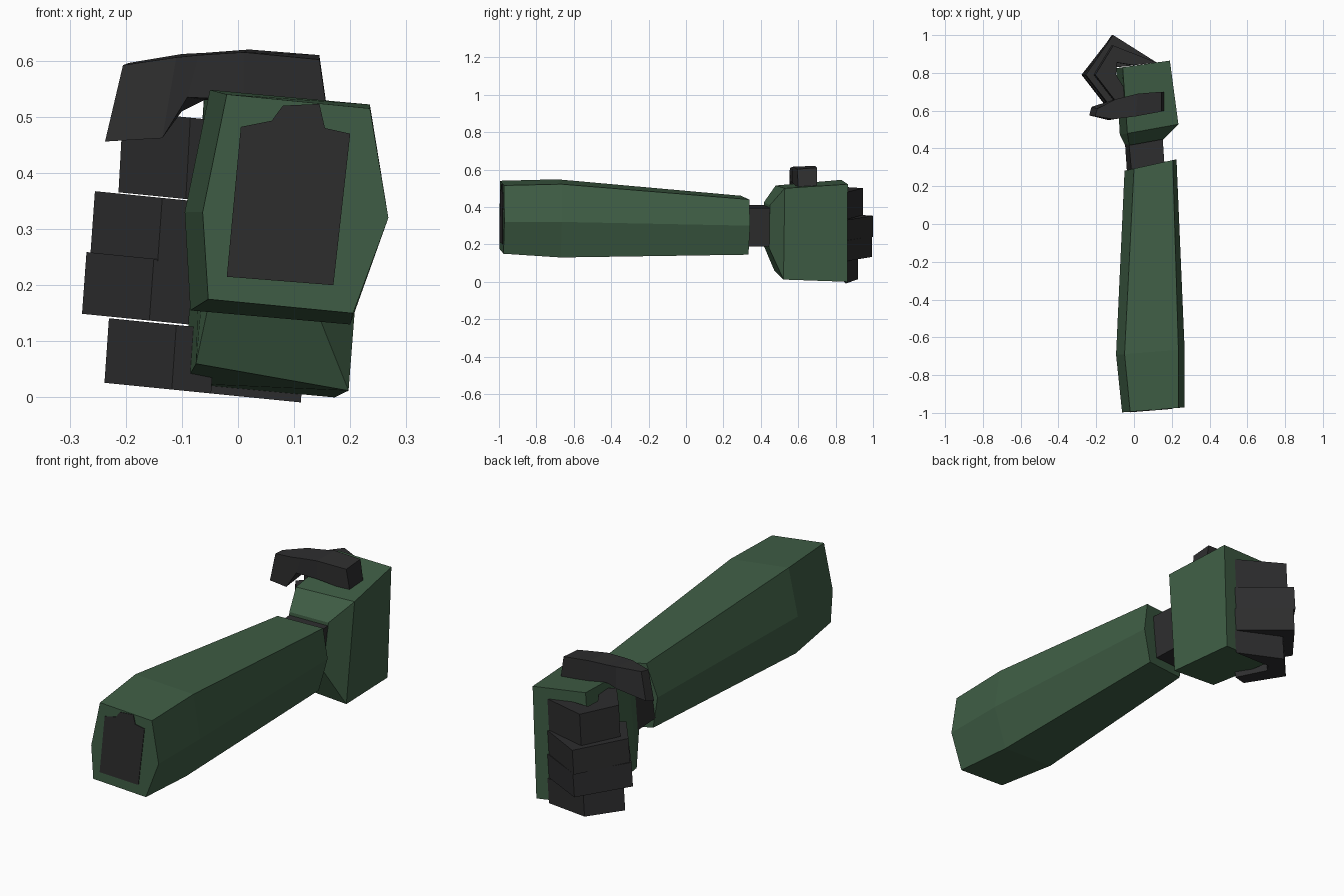
import bpy, bmesh


def material(name, rgb):
    m = bpy.data.materials.new(name)
    m.diffuse_color = (*rgb, 1)
    return m


GREEN = material("dark green armour", (0.05, 0.112, 0.06))
BLACK = material("charcoal", (0.027, 0.027, 0.028))


def loft(name, sections, mat):
    """Join matching rings of points and cap both ends."""
    bm = bmesh.new()
    rings = [[bm.verts.new(p) for p in s] for s in sections]
    n = len(rings[0])
    for a, b in zip(rings, rings[1:]):
        for i in range(n):
            j = (i + 1) % n
            bm.faces.new((a[i], a[j], b[j], b[i]))
    bm.faces.new(rings[0])
    bm.faces.new(rings[-1])
    bmesh.ops.recalc_face_normals(bm, faces=bm.faces)
    me = bpy.data.meshes.new(name)
    bm.to_mesh(me)
    bm.free()
    me.materials.append(mat)
    ob = bpy.data.objects.new(name, me)
    bpy.context.collection.objects.link(ob)
    return ob


def ring(y, slope, pts):
    """Cross-section across y, skewed so the +x side sits further back."""
    return [(x, y + slope * (x + 0.06), z) for x, z in pts]


# Forearm: hexagonal tapered sleeve
loft("forearm", [
    ring(-0.997, 0.08, [(-0.02, 0.54), (0.235, 0.515), (0.268, 0.32),
                        (0.205, 0.15), (-0.053, 0.175), (-0.063, 0.33)]),
    ring(-0.69, 0.08, [(-0.05, 0.548), (0.235, 0.522), (0.268, 0.32),
                       (0.20, 0.13), (-0.085, 0.155), (-0.095, 0.33)]),
    ring(0.28, 0.22, [(0.0, 0.46), (0.205, 0.44), (0.225, 0.30),
                      (0.185, 0.145), (-0.03, 0.165), (-0.05, 0.31)]),
], GREEN)

# Dark socket panel on the open end of the forearm
panel = [(-0.02, 0.215), (0.17, 0.20), (0.20, 0.47), (0.155, 0.48), (0.145, 0.523),
         (0.08, 0.52), (0.06, 0.493), (0.005, 0.482)]
loft("elbow_panel", [ring(-1.0, 0.08, panel), ring(-0.994, 0.08, panel)], BLACK)

# Wrist
loft("wrist", [
    ring(0.24, 0.1, [(-0.01, 0.41), (0.165, 0.395), (0.14, 0.19), (-0.035, 0.21)]),
    ring(0.46, 0.1, [(-0.03, 0.41), (0.15, 0.395), (0.13, 0.19), (-0.05, 0.21)]),
], BLACK)

# Back of the hand: block tapering towards the wrist
loft("hand", [
    ring(0.41, 0.18, [(-0.025, 0.425), (0.155, 0.41), (0.13, 0.18), (-0.045, 0.20)]),
    ring(0.475, 0.18, [(-0.035, 0.515), (0.235, 0.50), (0.197, 0.012), (-0.075, 0.06)]),
    ring(0.83, 0.14, [(-0.06, 0.545), (0.19, 0.522), (0.172, 0.0), (-0.095, 0.025)]),
], GREEN)

# Curled fingers: name, bottom, top, outermost x, knuckle y
for name, z0, z1, out, knuckle in [("index_finger", 0.345, 0.49, -0.205, 0.945),
                                   ("middle_finger", 0.23, 0.342, -0.255, 1.0),
                                   ("ring_finger", 0.122, 0.232, -0.27, 0.995),
                                   ("little_finger", 0.003, 0.118, -0.23, 0.92)]:
    profile = [(0.12, 0.855), (-0.11, knuckle), (out, 0.79), (out + 0.12, 0.635),
               (out + 0.19, 0.66), (out + 0.11, 0.79), (-0.09, knuckle - 0.09), (0.0, 0.84)]
    loft(name, [[(x - s, y, z - 0.1 * x) for x, y in profile]
                for z, s in ((z0, 0.008), (z1, 0.0))], BLACK)

# Thumb folded across the top of the fist
loft("thumb", [
    [(-0.205, 0.57, 0.592), (-0.195, 0.61, 0.596), (-0.225, 0.62, 0.47), (-0.237, 0.575, 0.456)],
    [(-0.11, 0.555, 0.606), (-0.10, 0.66, 0.612), (-0.10, 0.66, 0.51), (-0.135, 0.55, 0.462)],
    [(-0.07, 0.56, 0.61), (-0.06, 0.67, 0.614), (-0.06, 0.67, 0.53), (-0.09, 0.56, 0.535)],
    [(0.01, 0.57, 0.615), (0.02, 0.69, 0.62), (0.02, 0.69, 0.525), (0.01, 0.57, 0.53)],
    [(0.145, 0.595, 0.602), (0.145, 0.70, 0.61), (0.16, 0.70, 0.505), (0.16, 0.60, 0.50)],
], BLACK)
